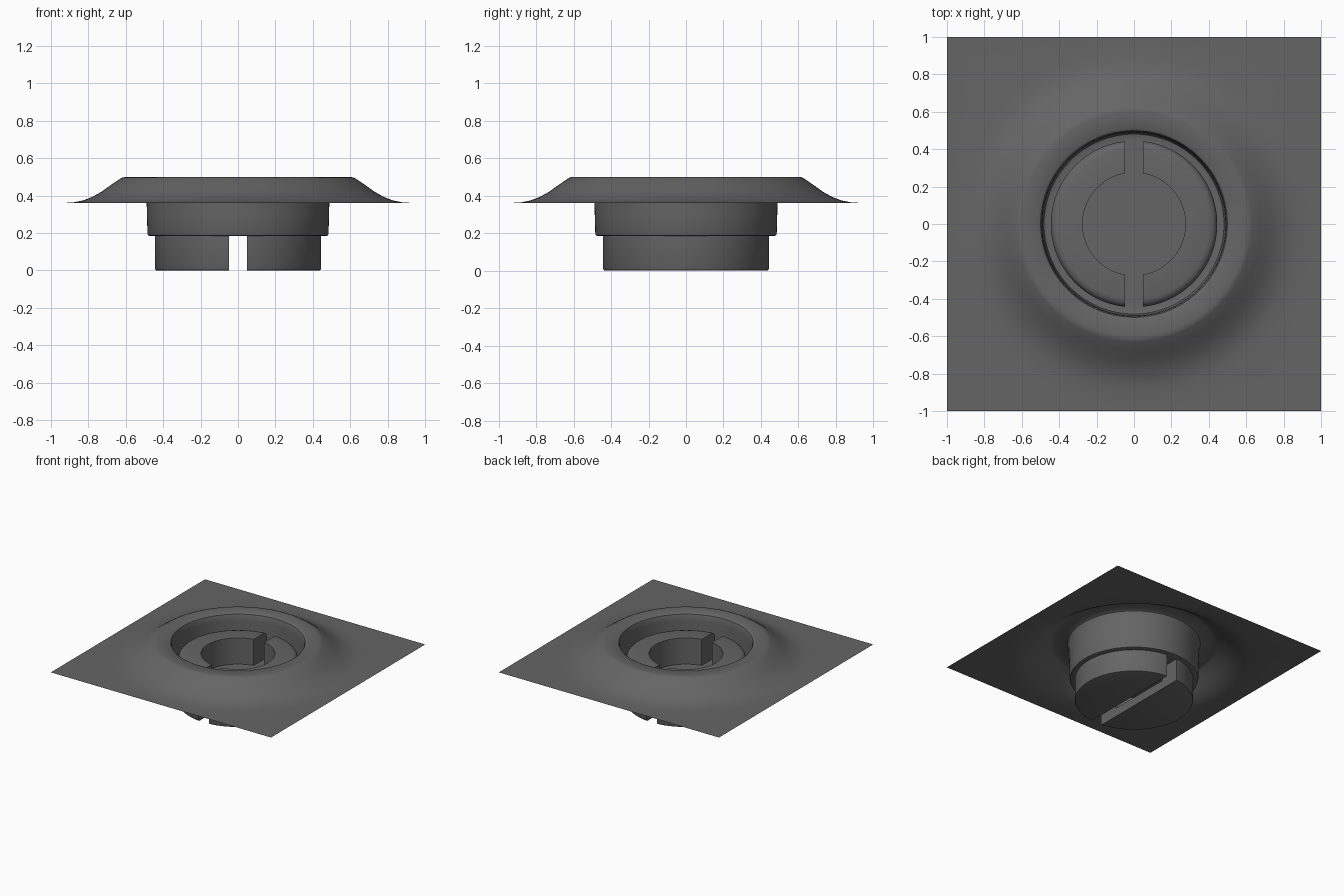
import bpy, bmesh, math

if "Cube" in bpy.data.objects:
    bpy.data.objects.remove(bpy.data.objects["Cube"])

SEG = 128

grey = bpy.data.materials.new("dark_grey")
grey.diffuse_color = (0.13, 0.13, 0.13, 1)
grey.use_nodes = True
grey.node_tree.nodes["Principled BSDF"].inputs["Base Color"].default_value = grey.diffuse_color


def lathe(profile, square_edge=None):
    """Revolve (r, z) points; optionally finish with a square outer border."""
    bm = bmesh.new()
    rings = []
    for r, z in profile:
        rings.append([(r * math.cos(a), r * math.sin(a), z)
                      for a in (2 * math.pi * i / SEG for i in range(SEG))])
    if square_edge:
        half, z = square_edge
        ring = []
        for i in range(SEG):
            a = 2 * math.pi * i / SEG
            c, s = math.cos(a), math.sin(a)
            k = half / max(abs(c), abs(s))
            ring.append((c * k, s * k, z))
        rings.append(ring)
    verts = [[bm.verts.new(p) for p in ring] for ring in rings]
    for a, b in zip(verts, verts[1:]):
        for i in range(SEG):
            j = (i + 1) % SEG
            bm.faces.new((a[i], b[i], b[j], a[j]))
    bmesh.ops.remove_doubles(bm, verts=bm.verts, dist=1e-5)
    return bm


def finish(bm, name):
    mesh = bpy.data.meshes.new(name)
    bm.to_mesh(mesh)
    bm.free()
    mesh.materials.append(grey)
    ob = bpy.data.objects.new(name, mesh)
    bpy.context.collection.objects.link(ob)
    bpy.ops.object.select_all(action='DESELECT')
    ob.select_set(True)
    bpy.context.view_layer.objects.active = ob
    bpy.ops.object.shade_smooth_by_angle(angle=math.radians(35))
    return ob


# Square sheet with raised collar and sunken well
well = [(0, .185), (.44, .185), (.474, .185), (.481, .188), (.484, .196),
        (.487, .30), (.490, .44), (.493, .475), (.499, .491), (.511, .499),
        (.60, .499), (.615, .498), (.63, .491), (.68, .457), (.73, .421),
        (.78, .393), (.83, .374), (.88, .364), (.95, .36)]
bm = lathe(well, (1.0, .36))
bmesh.ops.recalc_face_normals(bm, faces=bm.faces)
if sum(f.normal.z * f.calc_area() for f in bm.faces) < 0:
    bmesh.ops.reverse_faces(bm, faces=bm.faces)
finish(bm, "sheet_with_well")

# Split cup: one half cut beside the slot, mirrored to the other side
cup = [(0, 0), (.435, 0), (.442, .003), (.445, .01), (.445, .365),
       (.438, .382), (.425, .394), (.405, .40), (.275, .40), (.275, .07), (0, .07)]
bm = lathe(cup)
cut = bmesh.ops.bisect_plane(bm, geom=bm.verts[:] + bm.edges[:] + bm.faces[:],
                             plane_co=(.048, 0, 0), plane_no=(1, 0, 0), clear_inner=True)
edges = [e for e in cut["geom_cut"] if isinstance(e, bmesh.types.BMEdge)]
bmesh.ops.holes_fill(bm, edges=edges, sides=0)
bmesh.ops.recalc_face_normals(bm, faces=bm.faces)
half = finish(bm, "split_cup")
half.modifiers.new("mirror", 'MIRROR').use_axis = (True, False, False)
